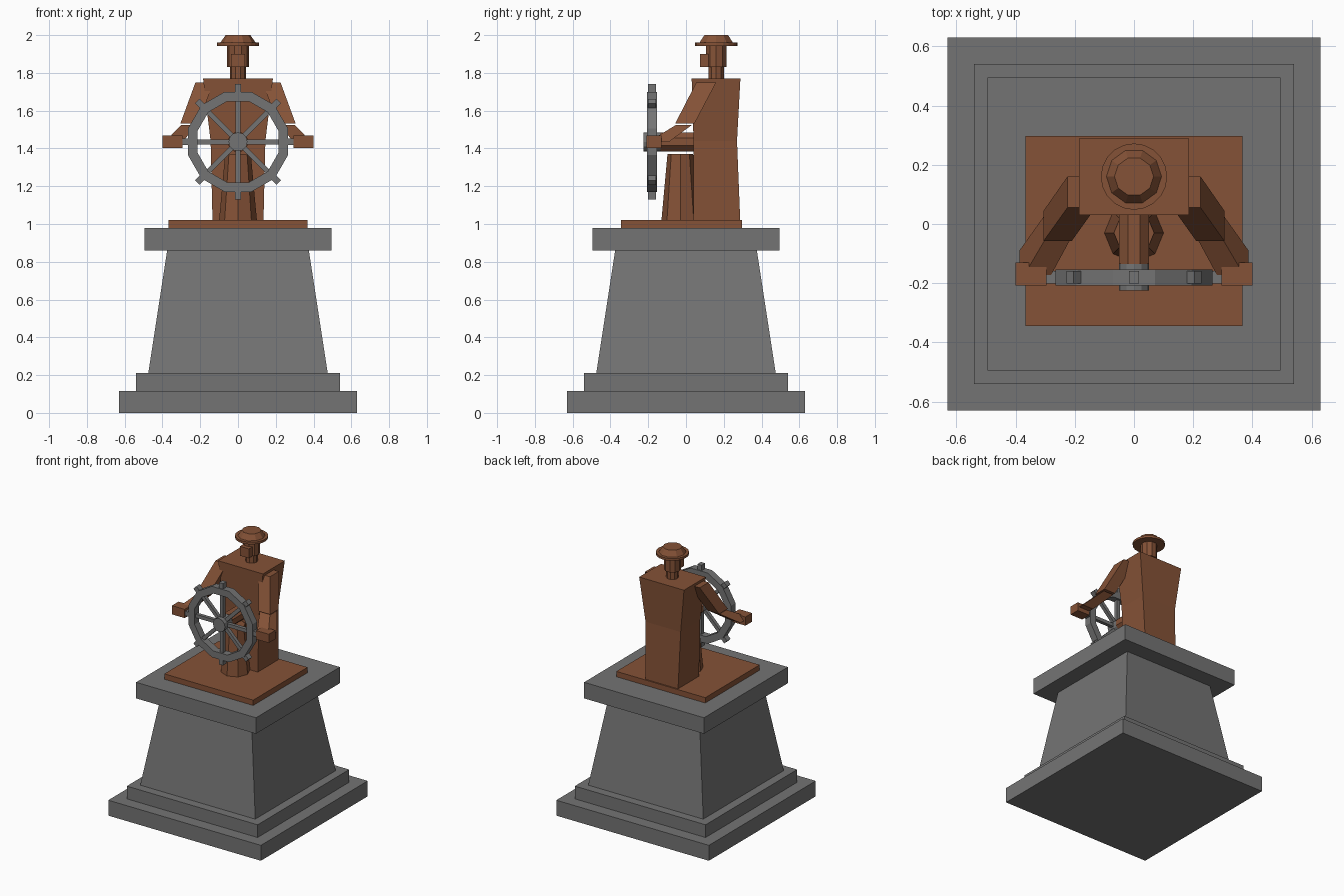
import bpy, math
from mathutils import Matrix

if "Cube" in bpy.data.objects:
    bpy.data.objects.remove(bpy.data.objects["Cube"])


def material(name, rgb):
    m = bpy.data.materials.new(name)
    m.diffuse_color = (*rgb, 1)
    m.use_nodes = True
    m.node_tree.nodes["Principled BSDF"].inputs["Base Color"].default_value = m.diffuse_color
    return m


STONE = material("grey stone", (0.175, 0.175, 0.175))
BRONZE = material("brown bronze", (0.235, 0.085, 0.038))


def mesh(name, verts, faces, mat):
    me = bpy.data.meshes.new(name)
    me.from_pydata(verts, [], faces)
    me.materials.append(mat)
    ob = bpy.data.objects.new(name, me)
    bpy.context.collection.objects.link(ob)
    return ob


def loft(name, rings, mat):
    """Closed solid through rings of equal point count (counter-clockwise, going up)."""
    n = len(rings[0])
    verts = [p for r in rings for p in r]
    faces = [tuple(reversed(range(n))), tuple(range(len(verts) - n, len(verts)))]
    for k in range(len(rings) - 1):
        for i in range(n):
            j = (i + 1) % n
            faces.append((k*n + i, k*n + j, k*n + n + j, k*n + n + i))
    return mesh(name, verts, faces, mat)


def rect(x0, x1, y0, y1, z):
    return [(x0, y0, z), (x1, y0, z), (x1, y1, z), (x0, y1, z)]


def box(name, x0, x1, y0, y1, z0, z1, mat):
    return loft(name, [rect(x0, x1, y0, y1, z0), rect(x0, x1, y0, y1, z1)], mat)


def circle(r, z, n, y=0, turn=0):
    return [(r*math.cos(turn + 2*math.pi*i/n), y + r*math.sin(turn + 2*math.pi*i/n), z)
            for i in range(n)]


def mirrored(ob):
    """Copy the part to the other side of x = 0."""
    other = ob.copy()
    other.data = ob.data.copy()
    other.data.transform(Matrix.Scale(-1, 4, (1, 0, 0)))
    other.data.flip_normals()
    other.name = ob.name + "_left"
    bpy.context.collection.objects.link(other)


# stone pedestal
for name, h0, h1, z0, z1 in [("base_slab", .63, .63, 0, .115), ("base_step", .54, .54, .115, .21),
                             ("pedestal_shaft", .475, .375, .21, .86),
                             ("pedestal_cap", .495, .495, .86, .98)]:
    loft(name, [rect(-h0, h0, -h0, h0, z0), rect(-h1, h1, -h1, h1, z1)], STONE)

# bronze plate and coat-shaped body
box("bronze_plate", -.367, .367, -.345, .297, .98, 1.02, BRONZE)
loft("body", [rect(-.135, .135, .04, .287, 1.02), rect(-.145, .145, .04, .27, 1.44),
              rect(-.185, .185, .03, .288, 1.77)], BRONZE)

# neck, head, beard, hat
HY = .16
loft("neck", [circle(.042, 1.765, 10, HY), circle(.042, 1.84, 10, HY)], BRONZE)
loft("head", [circle(.058, 1.83, 10, HY), circle(.058, 1.95, 10, HY)], BRONZE)
box("beard", -.037, .037, .075, .13, 1.83, 1.90, BRONZE)
loft("hat_brim", [circle(.112, 1.943, 20, HY), circle(.112, 1.96, 20, HY)], BRONZE)
loft("hat_crown", [circle(.093, 1.96, 10, HY), circle(.066, 2.0, 10, HY)], BRONZE)

# arms, both sides
mirrored(loft("upper_arm", [rect(.21, .305, -.057, .045, 1.532),
                            rect(.13, .225, .055, .16, 1.75)], BRONZE))
mirrored(loft("forearm", [rect(.295, .387, -.2, -.09, 1.435),
                          rect(.215, .3, -.052, .032, 1.525)], BRONZE))
mirrored(box("hand", .295, .4, -.208, -.13, 1.403, 1.468, BRONZE))

# wheel stand and axle
loft("wheel_stand", [circle(.1, 1.02, 8, -.03), circle(.068, 1.37, 8, -.03)], BRONZE)
WZ = 1.435
UPRIGHT = Matrix.Translation((0, 0, WZ)) @ Matrix.Rotation(math.pi/2, 4, 'X')


def upright(ob):
    """Turn a part built about z so that its axis runs along y at wheel height."""
    ob.data.transform(UPRIGHT)
    return ob


E = math.pi/8
upright(loft("axle", [circle(.054, -.05, 8, 0, E), circle(.054, .135, 8, 0, E)], BRONZE))
upright(loft("wheel_hub", [circle(.05, .13, 12), circle(.05, .225, 12)], STONE))

# wheel rim: square section swept round twelve sides
N = 12
section = [(.222, .153), (.274, .153), (.274, .207), (.222, .207)]
verts, faces = [], []
for i in range(N):
    a = 2*math.pi*(i + .5)/N
    verts += [(r*math.cos(a), r*math.sin(a), z) for r, z in section]
    j = (i + 1) % N
    faces += [(i*4 + k, j*4 + k, j*4 + (k + 1) % 4, i*4 + (k + 1) % 4) for k in range(4)]
rim = upright(mesh("wheel_rim", verts, faces, STONE))
rim.data.flip_normals()

# spokes and handles
for i in range(8):
    turn = Matrix.Rotation(i*math.pi/4, 4, 'Z')
    for name, r0, r1, h, d in [("spoke", .03, .235, .013, .013), ("handle", .25, .305, .017, .021)]:
        part = box(name, r0, r1, -h, h, .18 - d, .18 + d, STONE)
        part.data.transform(turn)
        upright(part)

# consistent outward normals on every part
import bmesh
for ob in bpy.context.collection.objects:
    bm = bmesh.new()
    bm.from_mesh(ob.data)
    bmesh.ops.recalc_face_normals(bm, faces=bm.faces)
    bm.to_mesh(ob.data)
    bm.free()
